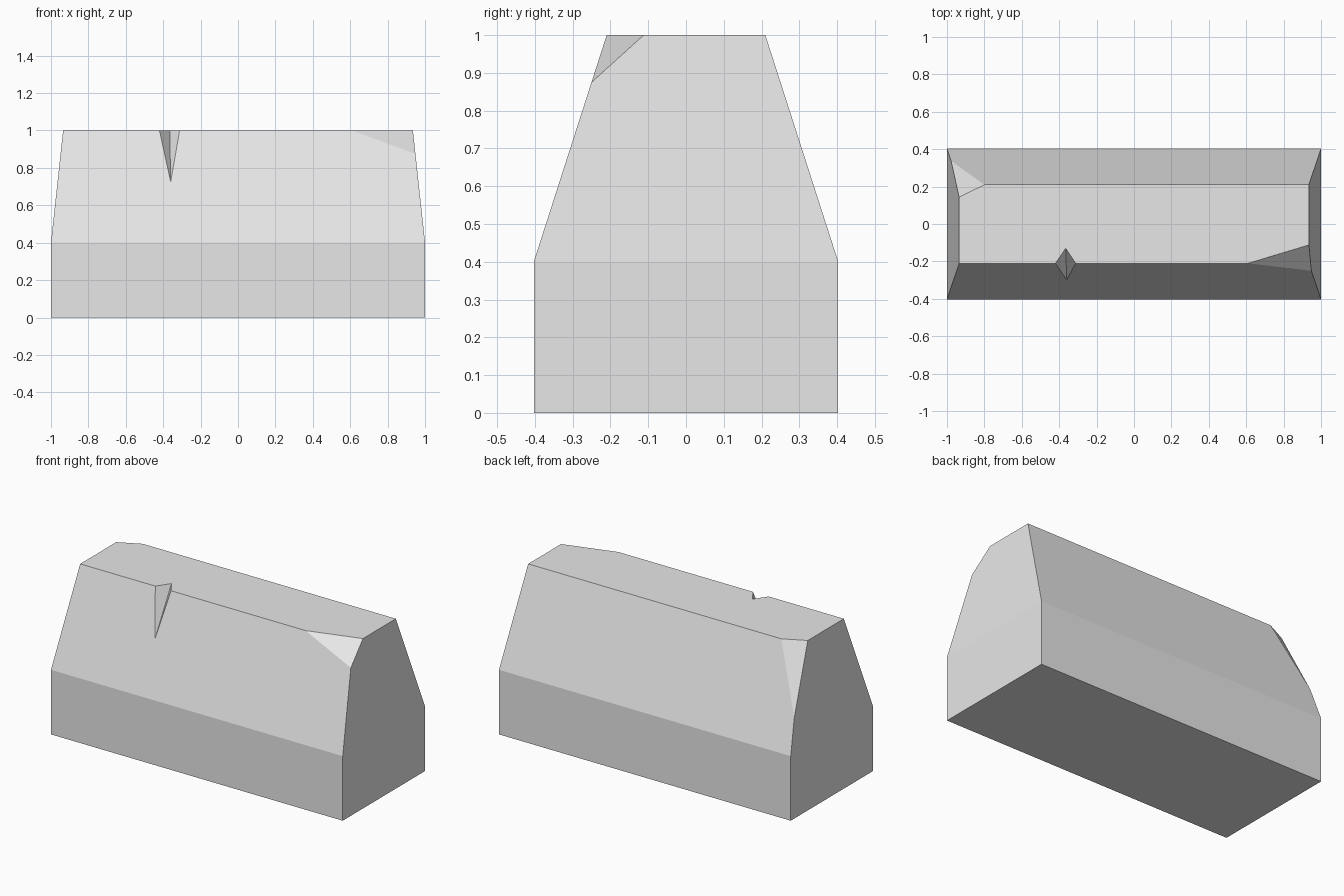
import bpy, bmesh
from mathutils import Vector

if "Cube" in bpy.data.objects:
    bpy.data.objects.remove(bpy.data.objects["Cube"])

stone = bpy.data.materials.new("light_grey_stone")
stone.diffuse_color = (0.8, 0.8, 0.8, 1)
stone.use_nodes = True
stone.node_tree.nodes["Principled BSDF"].inputs["Base Color"].default_value = stone.diffuse_color


def make_object(name, bm):
    bmesh.ops.recalc_face_normals(bm, faces=bm.faces[:])
    mesh = bpy.data.meshes.new(name)
    bm.to_mesh(mesh)
    bm.free()
    mesh.materials.append(stone)
    obj = bpy.data.objects.new(name, mesh)
    bpy.context.collection.objects.link(obj)
    return obj


def chip_corner(bm, a, b, c):
    """Slice off the corner lying beyond the plane through three points."""
    a, b, c = Vector(a), Vector(b), Vector(c)
    normal = (b - a).cross(c - a).normalized()
    if normal.dot(a - Vector((0, 0, 0.5))) < 0:
        normal = -normal
    cut = bmesh.ops.bisect_plane(
        bm, geom=bm.verts[:] + bm.edges[:] + bm.faces[:], dist=1e-5,
        plane_co=a, plane_no=normal, clear_outer=True)
    rim = [e for e in cut["geom_cut"] if isinstance(e, bmesh.types.BMEdge)]
    bmesh.ops.holes_fill(bm, edges=rim, sides=0)


# Block: straight lower part, tapered upper part
bm = bmesh.new()
rings = []
for hx, hy, z in ((1, 0.403, 0), (1, 0.403, 0.4), (0.935, 0.21, 1)):
    rings.append([bm.verts.new((sx * hx, sy * hy, z))
                  for sx, sy in ((-1, -1), (1, -1), (1, 1), (-1, 1))])
for low, high in zip(rings, rings[1:]):
    for i in range(4):
        j = (i + 1) % 4
        bm.faces.new((low[i], low[j], high[j], high[i]))
bm.faces.new(rings[0][::-1])
bm.faces.new(rings[2])

# Chipped corners at front right and back left
chip_corner(bm, (0.61, -0.21, 1), (0.935, -0.112, 1), (0.9485, -0.25, 0.875))
chip_corner(bm, (-0.8, 0.21, 1), (-0.935, 0.143, 1), (-0.978, 0.337, 0.605))
block = make_object("stone_block", bm)

# V-shaped crack in the front top edge
back = Vector((-0.365, -0.13, 1))
left = Vector((-0.42, -0.21, 1))
right = Vector((-0.312, -0.21, 1))
tip = Vector((-0.36, -0.2955, 0.73))
bm = bmesh.new()
corners = [tip + 0.2 * (tip - back), tip + 1.3 * (back - tip)]
corners += [tip + 1.3 * (p - tip) + 1.0 * (p - back) for p in (left, right)]
v = [bm.verts.new(p) for p in corners]
for f in ((0, 1, 2), (0, 1, 3), (0, 2, 3), (1, 2, 3)):
    bm.faces.new([v[i] for i in f])
cutter = make_object("crack_cutter", bm)
cutter.hide_render = True

crack = block.modifiers.new("crack", 'BOOLEAN')
crack.operation = 'DIFFERENCE'
crack.solver = 'EXACT'
crack.object = cutter
bpy.context.view_layer.objects.active = block
bpy.ops.object.modifier_apply(modifier=crack.name)
bpy.data.objects.remove(cutter)
